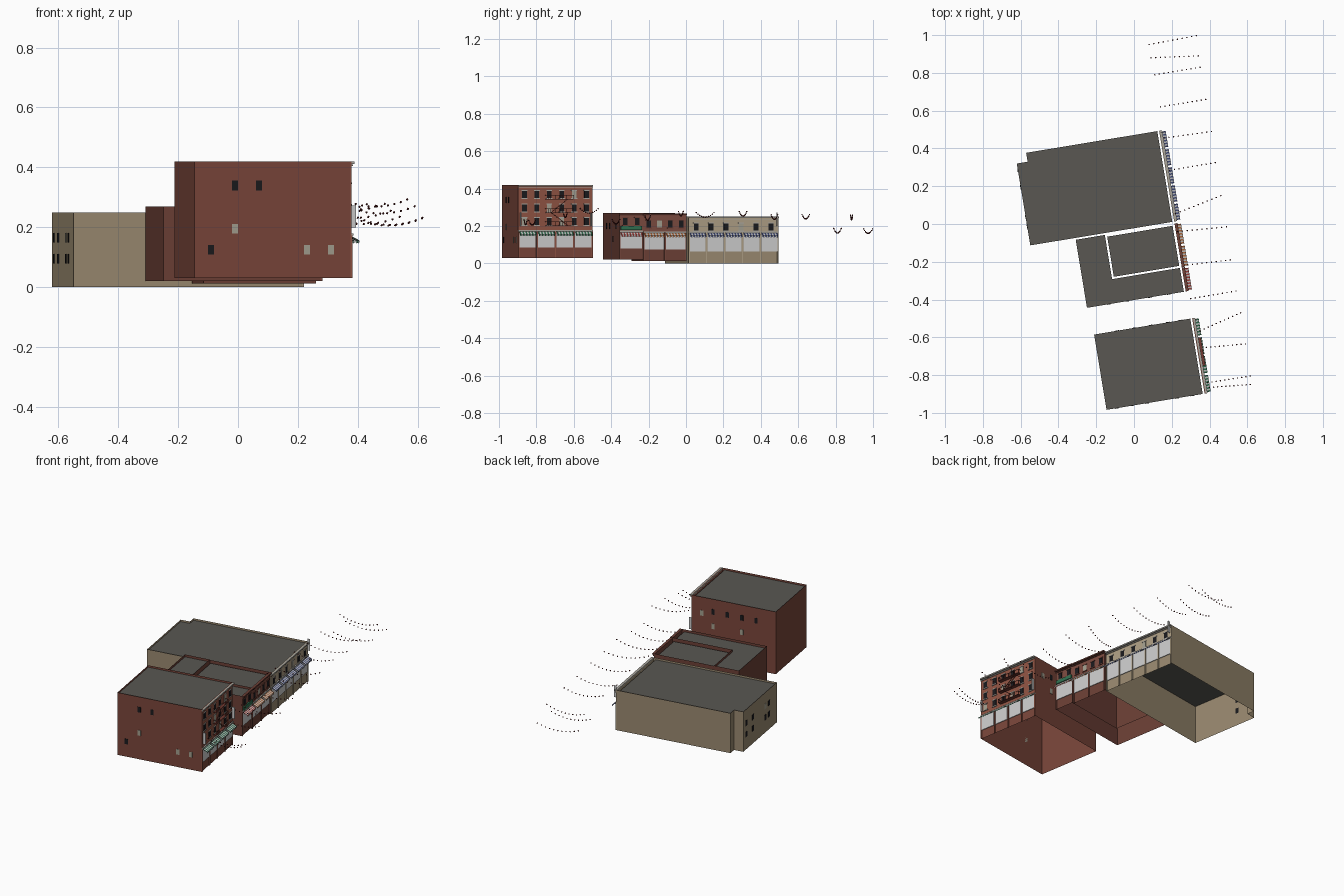
import bpy, bmesh, math
from mathutils import Vector

if "Cube" in bpy.data.objects:
    bpy.data.objects.remove(bpy.data.objects["Cube"])

T = math.radians(9.4)
C, S = math.cos(T), math.sin(T)
COL = dict(tan=(.32, .25, .16), tan_front=(.42, .34, .23), brick=(.19, .06, .042), brick_front=(.27, .085, .055),
           brown=(.15, .05, .036), brown_front=(.2, .07, .05), roof=(.1, .095, .085), glass=(.01, .01, .012),
           lit=(.36, .34, .27), shop=(.62, .63, .65), trim=(.4, .38, .34), white=(.75, .75, .72), blue=(.06, .08, .22),
           orange=(.5, .16, .05), red=(.4, .05, .04), green=(.03, .16, .08), iron=(.16, .04, .03), bulb=(.1, .012, .012))
MATS, PARTS = {}, {}


def mat(key):
    if key not in MATS:
        MATS[key] = bpy.data.materials.new(key)
        MATS[key].diffuse_color = (*COL[key], 1)
    return MATS[key]


def W(n, s, z):
    """Street frame (n = out of the shopfronts, s = along street) to world."""
    return Vector((n * C - s * S, n * S + s * C, z))


def part(name, key):
    return PARTS.setdefault((name, key), bmesh.new())


def face(name, key, pts):
    bm = part(name, key)
    bm.faces.new([bm.verts.new(W(*p)) for p in pts])


def box(name, key, n0, n1, s0, s1, z0, z1):
    bm = part(name, key)
    v = [bm.verts.new(W(n, s, z)) for z in (z0, z1) for n, s in ((n0, s0), (n1, s0), (n1, s1), (n0, s1))]
    for f in ((3, 2, 1, 0), (4, 5, 6, 7), (0, 1, 5, 4), (1, 2, 6, 5), (2, 3, 7, 6), (3, 0, 4, 7)):
        bm.faces.new([v[i] for i in f])


def beam(name, key, a, b, r):
    """Thin square bar between two street-frame points."""
    bm = part(name, key)
    a, b = W(*a), W(*b)
    d = (b - a).normalized()
    u = d.cross(Vector((C, S, 0.01))).normalized() * r
    w = d.cross(u).normalized() * r
    q = [[bm.verts.new(p + o) for o in (u + w, w - u, -u - w, u - w)] for p in (a, b)]
    for i in range(4):
        j = (i + 1) % 4
        bm.faces.new((q[0][i], q[0][j], q[1][j], q[1][i]))


def shell(name, key, pts, roof, z0, z1, drop):
    """Open-bottomed walls and a roof sunk below the parapet."""
    for i, p in enumerate(pts):
        q = pts[(i + 1) % len(pts)]
        face(name + "_walls", key, [(*p, z0), (*q, z0), (*q, z1), (*p, z1)])
    face(name + "_roof", "roof", [(*p, z1 - drop) for p in roof])


def window(name, n, s, z, axis, side, key="glass", trim=None, w=.025, h=.037):
    """Pane on a wall facing n or s; side is +1 or -1."""
    def slab(k, half, za, zb, d):
        lo, hi = sorted((0, side * d))
        if axis == "n":
            box(name, k, n + lo, n + hi, s - half, s + half, za, zb)
        else:
            box(name, k, n - half, n + half, s + lo, s + hi, za, zb)
    slab(key, w / 2, z - h / 2, z + h / 2, .002)
    if trim:
        slab(trim, w / 2 + .004, z - h / 2 - .005, z - h / 2, .005)
        slab(trim, w / 2 + .003, z + h / 2, z + h / 2 + .005, .004)


def awning(name, key, n, s0, s1, ztop):
    """Striped sloping canopy with a hanging valance."""
    k = max(3, round((s1 - s0) / .0085)) | 1
    for i in range(k):
        a, b = s0 + (s1 - s0) * i / k, s0 + (s1 - s0) * (i + 1) / k
        c = key if i % 2 == 0 else "white"
        o, zm = n + .028, ztop - .014
        face(name, c, [(n, a, ztop), (o, a, zm), (o, b, zm), (n, b, ztop)])
        face(name, c, [(o, a, zm), (o, a, zm - .007), (o, (a + b) / 2, zm - .01), (o, b, zm - .007), (o, b, zm)])


def facade(name, key, trim, n, s0, s1, zb, zt, rows, nwin, nshop, aw, shop0, shop1, lit=()):
    box(name + "_front", key, n, n + .003, s0, s1, shop1, zt)
    box(name + "_cornice", trim, n - .002, n + .014, s0, s1, zt - .008, zt)
    box(name + "_cornice", trim, n, n + .008, s0, s1, zt - .015, zt - .011)
    box(name + "_shop_ledge", "trim", n, n + .01, s0, s1, shop1, shop1 + .007)
    for r, z in enumerate(rows):
        for i in range(nwin):
            s = s0 + (s1 - s0) * (i + .5) / nwin
            window(name + "_windows", n + .003, s, z, "n", 1, "lit" if (r, i) in lit else "glass", trim)
    pitch = (s1 - s0) / nshop
    for i in range(nshop):
        a, b = s0 + pitch * i + .006, s0 + pitch * (i + 1) - .006
        box(name + "_shopfronts", "shop", n, n + .004, a, b, shop0, shop1)
        awning(name + "_awnings", aw, n + .004, a, b, shop1 - .002)
    for i in range(nshop + 1):
        s = min(max(s0 + pitch * i, s0 + .003), s1 - .003)
        box(name + "_pilasters", key, n, n + .006, s - .003, s + .003, zb, shop1)


# north tan building, notched back corner
E = .214
shell("tan_building", "tan", [(-.56, -.022), (E, -.022), (E, .465), (-.502, .465), (-.502, .417), (-.56, .417)],
      [(-.56, -.022), (E - .012, -.022), (E - .012, .465), (-.502, .465), (-.502, .417), (-.56, .417)], 0, .25, .012)
facade("tan_building", "tan_front", "trim", E, -.022, .465, 0, .25, [.195], 6, 5, "blue", .065, .165, {(0, 3)})
for s in (.08, .13, .29, .38):
    for z in (.095, .165):
        window("tan_building_windows", -.56, s, z, "n", -1, "lit" if (s, z) == (.13, .165) else "glass", w=.022, h=.033)

# middle pair: small shop block wrapped by an L-shaped block
shell("small_brown_block", "brown", [(-.161, -.268), (E, -.268), (E, -.033), (-.161, -.033)],
      [(-.151, -.258), (E - .014, -.258), (E - .014, -.043), (-.151, -.043)], .012, .268, .015)
L = [(-.318, -.397), (E, -.397), (E, -.269), (-.162, -.269), (-.162, -.032), (-.318, -.032)]
LR = [(E - .012, y) if x == E else (x, y) for x, y in L]
shell("corner_brown_block", "brown", L, LR, .02, .27, .015)
facade("small_brown_block", "brown_front", "brown", E, -.268, -.033, .012, .268, [.21], 4, 2, "orange", .075, .165, {(0, 1)})
facade("corner_brown_block", "brown_front", "brown", E, -.397, -.269, .02, .27, [.225], 2, 1, "red", .08, .168)
box("green_sign_band", "green", E + .003, E + .012, -.39, -.276, .178, .2)
for n, z in ((-.2, .2), (-.1, .2), (.02, .13), (.12, .2)):
    window("corner_brown_block_windows", n, -.397, z, "s", -1, w=.02, h=.033)

# south brick building
E2 = .224
shell("brick_building", "brick", [(-.304, -.947), (E2, -.947), (E2, -.543), (-.304, -.543)],
      [(-.304, -.947), (E2 - .012, -.947), (E2 - .012, -.543), (-.304, -.543)], .03, .42, .012)
facade("brick_building", "brick_front", "trim", E2, -.947, -.543, .03, .42, [.368, .297, .225], 6, 4, "green",
       .085, .172, {(1, 2), (2, 0), (2, 3), (0, 4)})
for n, z, k in ((-.167, .34, "glass"), (-.086, .34, "glass"), (-.167, .195, "lit"), (-.248, .125, "glass"),
                (.076, .125, "lit"), (.157, .125, "lit")):
    window("brick_building_windows", n, -.947, z, "s", -1, k, w=.02, h=.033)
for n, z, k in ((.16, .32, "lit"), (.09, .34, "glass"), (0, .34, "glass"), (-.09, .34, "glass"), (-.18, .34, "glass"),
                (.09, .25, "lit"), (-.09, .25, "lit")):
    window("brick_building_windows", n, -.543, z, "s", 1, k, w=.02, h=.033)

# iron fire escape on the brick front
a, b, o = -.8, -.65, E2 + .026
floors = (.345, .273, .203)
for i, z in enumerate(floors):
    box("fire_escape", "iron", E2 + .003, o, a, b, z - .003, z)
    beam("fire_escape", "iron", (o, a, z + .02), (o, b, z + .02), .0009)
    for k in range(13):
        s = a + (b - a) * k / 12
        beam("fire_escape", "iron", (o, s, z), (o, s, z + .02), .0006)
    for s in (a, b):
        beam("fire_escape", "iron", (E2, s, z + .02), (o, s, z + .02), .0009)
    if i < 2:
        p, q = (a + .03, b - .03) if i else (b - .03, a + .03)
        for d in (.008, .02):
            beam("fire_escape", "iron", (E2 + d, p, z), (E2 + d, q, floors[i + 1]), .0012)

# small blade signs
for n, s, z in ((E, .455, .2), (E2, -.553, .2), (E2, -.935, .2)):
    box("blade_signs", "shop", n + .005, n + .021, s - .002, s + .002, z, z + .072)

# bulb strings over the street: x, y start, x, y end, height
STRINGS = ((.08, .95, .33, .997, .185), (.09, .88, .34, .89, .258), (.11, .79, .35, .83, .187),
           (.14, .62, .38, .66, .262), (.16, .455, .41, .49, .26), (.19, .285, .43, .325, .277),
           (.22, .055, .46, .15, .272), (.23, -.04, .49, -.015, .278), (.26, -.22, .51, -.19, .255),
           (.30, -.395, .54, -.355, .235), (.35, -.565, .565, -.47, .293), (.36, -.655, .59, -.635, .27),
           (.39, -.84, .615, -.805, .23), (.40, -.865, .615, -.85, .232))
bm = part("string_lights", "bulb")
for x0, y0, x1, y1, z in STRINGS:
    for i in range(11):
        t = i / 10
        p = Vector((x0 + (x1 - x0) * t, y0 + (y1 - y0) * t, z - .024 * 4 * t * (1 - t)))
        new = bmesh.ops.create_icosphere(bm, subdivisions=1, radius=.0042)["verts"]
        bmesh.ops.translate(bm, verts=new, vec=p)

# one object per part name, one material slot per colour
for name in dict.fromkeys(n for n, _ in PARTS):
    me = bpy.data.meshes.new(name)
    whole = bmesh.new()
    for i, key in enumerate(k for n, k in PARTS if n == name):
        me.materials.append(mat(key))
        src = PARTS[(name, key)]
        for f in src.faces:
            whole.faces.new([whole.verts.new(v.co) for v in f.verts]).material_index = i
    bmesh.ops.remove_doubles(whole, verts=whole.verts, dist=1e-6)
    whole.to_mesh(me)
    bpy.context.collection.objects.link(bpy.data.objects.new(name, me))

for m in bpy.data.materials:
    if m.users and not m.is_grease_pencil:
        m.use_nodes = True
        m.node_tree.nodes["Principled BSDF"].inputs["Base Color"].default_value = m.diffuse_color
